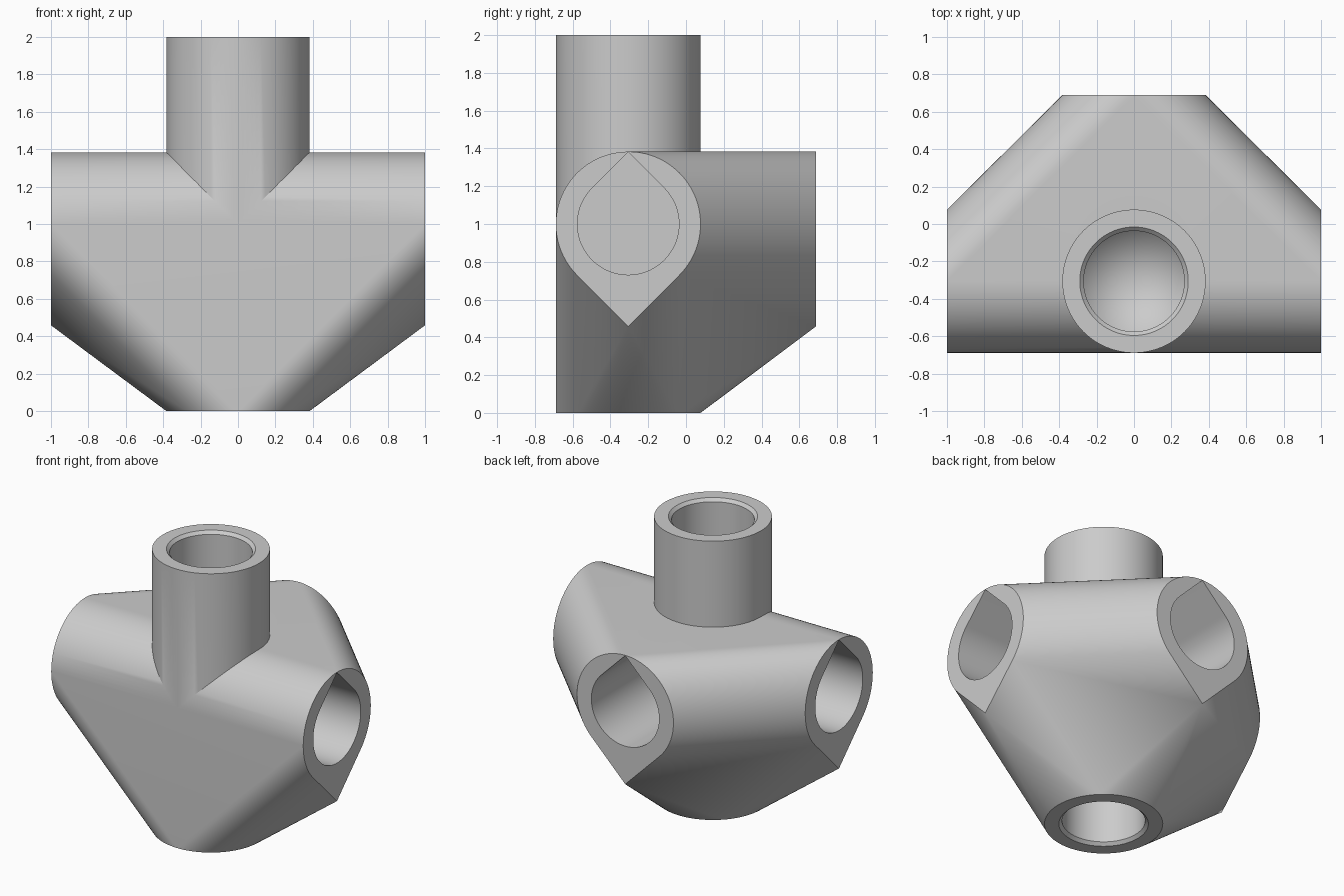
import bpy, bmesh
from math import sin, cos, pi, radians
from mathutils import Vector

old = bpy.data.objects.get("Cube")
if old:
    bpy.data.objects.remove(old, do_unlink=True)

HUB = Vector((0, -0.306, 1.0))   # point where all the pipe axes meet
R = 0.383                        # outer pipe radius
BORE = 0.269                     # socket radius
RIM = 0.29                       # countersunk mouth radius
SEG = 96
X, Y, Z = Vector((1, 0, 0)), Vector((0, 1, 0)), Vector((0, 0, 1))

grey = bpy.data.materials.new("light grey plastic")
grey.use_nodes = True
colour = (0.6, 0.6, 0.6, 1)
grey.diffuse_color = colour
grey.node_tree.nodes["Principled BSDF"].inputs["Base Color"].default_value = colour


def ring(axis, dist, r, tip=0):
    """Circle around an axis; tip of 1 or -1 adds a 45 degree point up or down."""
    side = Y if axis.x else X
    up = Y if axis.z else Z
    centre = HUB + axis * dist
    pts = [centre + r * (cos(a) * side + sin(a) * up)
           for a in (2 * pi * i / SEG for i in range(SEG))]
    if tip:
        pts.append(centre + up * tip * r * 2 ** 0.5)
    return pts


def hull(name, points):
    """Solid convex skin around the points."""
    bm = bmesh.new()
    for p in points:
        bm.verts.new(p)
    res = bmesh.ops.convex_hull(bm, input=bm.verts)
    inner = {g for g in res["geom_interior"] + res["geom_unused"]
             if isinstance(g, bmesh.types.BMVert)}
    bmesh.ops.delete(bm, geom=list(inner), context="VERTS")
    bmesh.ops.dissolve_limit(bm, angle_limit=radians(0.1), verts=bm.verts, edges=bm.edges)
    bmesh.ops.recalc_face_normals(bm, faces=bm.faces)
    mesh = bpy.data.meshes.new(name)
    bm.to_mesh(mesh)
    bm.free()
    mesh.materials.append(grey)
    obj = bpy.data.objects.new(name, mesh)
    bpy.context.collection.objects.link(obj)
    return obj


def combine(target, tool, operation):
    mod = target.modifiers.new(tool.name, "BOOLEAN")
    mod.operation, mod.solver, mod.object = operation, "EXACT", tool
    bpy.context.view_layer.objects.active = target
    bpy.ops.object.modifier_apply(modifier=mod.name)
    bpy.data.objects.remove(tool, do_unlink=True)


# Hub: skin around three pointed side mouths and the round foot
sides = [X, -X, Y]
reach = {0: 1.0, 1: 1.0, 2: 0.995}
points = ring(-Z, 1, R)
for i, axis in enumerate(sides):
    points += ring(axis, reach[i], R, tip=-1)
connector = hull("pipe_connector", points)

# Upright pipe
combine(connector, hull("upright_pipe", ring(Z, 0.01, R) + ring(Z, 1, R)), "UNION")

# Side sockets, pointed at the top, with flat ends
for i, axis in enumerate(sides):
    socket = hull("side_socket", ring(axis, R, BORE, 1) + ring(axis, reach[i] + 0.1, BORE, 1))
    combine(connector, socket, "DIFFERENCE")

# Top and bottom sockets, with conical ends and countersunk mouths
for axis in (Z, -Z):
    apex = [HUB + axis * (R - BORE)]
    combine(connector, hull("socket", ring(axis, R, BORE) + ring(axis, 1.1, BORE) + apex),
            "DIFFERENCE")
    flare = RIM - BORE
    combine(connector, hull("countersink", ring(axis, 1 - flare, BORE)
                            + ring(axis, 1 + flare, RIM + flare)), "DIFFERENCE")

# Soft curves with crisp rims
bpy.ops.object.select_all(action="DESELECT")
connector.select_set(True)
bpy.context.view_layer.objects.active = connector
bpy.ops.object.shade_smooth_by_angle(angle=radians(25))
